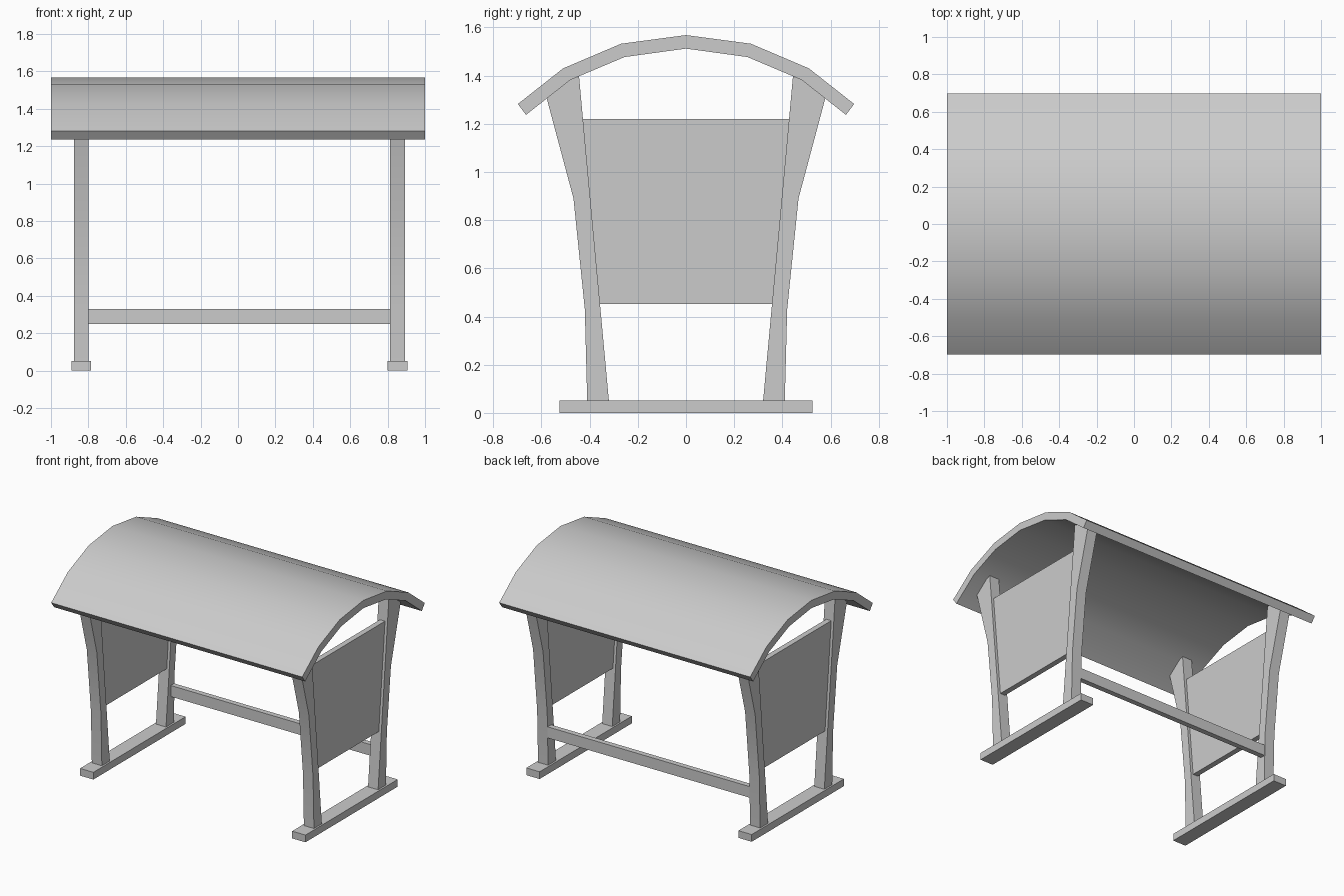
import bpy, bmesh, math

if "Cube" in bpy.data.objects:
    bpy.data.objects.remove(bpy.data.objects["Cube"])


def prism(name, profile, x0, x1):
    """Extrude a closed (y, z) profile along x."""
    bm = bmesh.new()
    face = bm.faces.new([bm.verts.new((x0, y, z)) for y, z in profile])
    new = bmesh.ops.extrude_face_region(bm, geom=[face])["geom"]
    verts = [v for v in new if isinstance(v, bmesh.types.BMVert)]
    bmesh.ops.translate(bm, verts=verts, vec=(x1 - x0, 0, 0))
    bmesh.ops.recalc_face_normals(bm, faces=bm.faces)
    mesh = bpy.data.meshes.new(name)
    bm.to_mesh(mesh)
    bm.free()
    ob = bpy.data.objects.new(name, mesh)
    bpy.context.collection.objects.link(ob)
    bpy.ops.object.select_all(action='DESELECT')
    ob.select_set(True)
    bpy.context.view_layer.objects.active = ob
    bpy.ops.object.shade_smooth_by_angle(angle=math.radians(30))
    return ob


def rect(y0, y1, z0, z1):
    return [(y0, z0), (y1, z0), (y1, z1), (y0, z1)]


def mirrored(half):
    """Half profile starting at y = 0, completed to both sides."""
    return [(-y, z) for y, z in reversed(half[1:])] + half


# Curved roof shell
outer = mirrored([(0, 1.568), (0.27, 1.532), (0.51, 1.43), (0.698, 1.282)])
inner = mirrored([(0, 1.512), (0.255, 1.477), (0.48, 1.382), (0.664, 1.237)])
prism("roof", outer + inner[::-1], -1, 1)

# End frames: foot, two flared legs and an infill panel
leg = [(0.32, 0.05), (0.41, 0.05), (0.42, 0.43), (0.467, 0.89),
       (0.578, 1.305), (0.48, 1.382), (0.444, 1.397)]
panel = [(-0.357, 0.452), (0.357, 0.452), (0.429, 1.22), (-0.429, 1.22)]
for side, cx in (("left", -0.838), ("right", 0.852)):
    prism(side + "_foot", rect(-0.525, 0.525, 0, 0.052), cx - 0.053, cx + 0.053)
    for end, s in (("front", -1), ("back", 1)):
        prism(f"{side}_{end}_leg", [(s * y, z) for y, z in leg], cx - 0.04, cx + 0.04)
    prism(side + "_panel", panel, cx - 0.02, cx + 0.02)

# Rear stretcher between the back legs
prism("back_rail", rect(0.375, 0.414, 0.25, 0.33), -0.798, 0.812)
